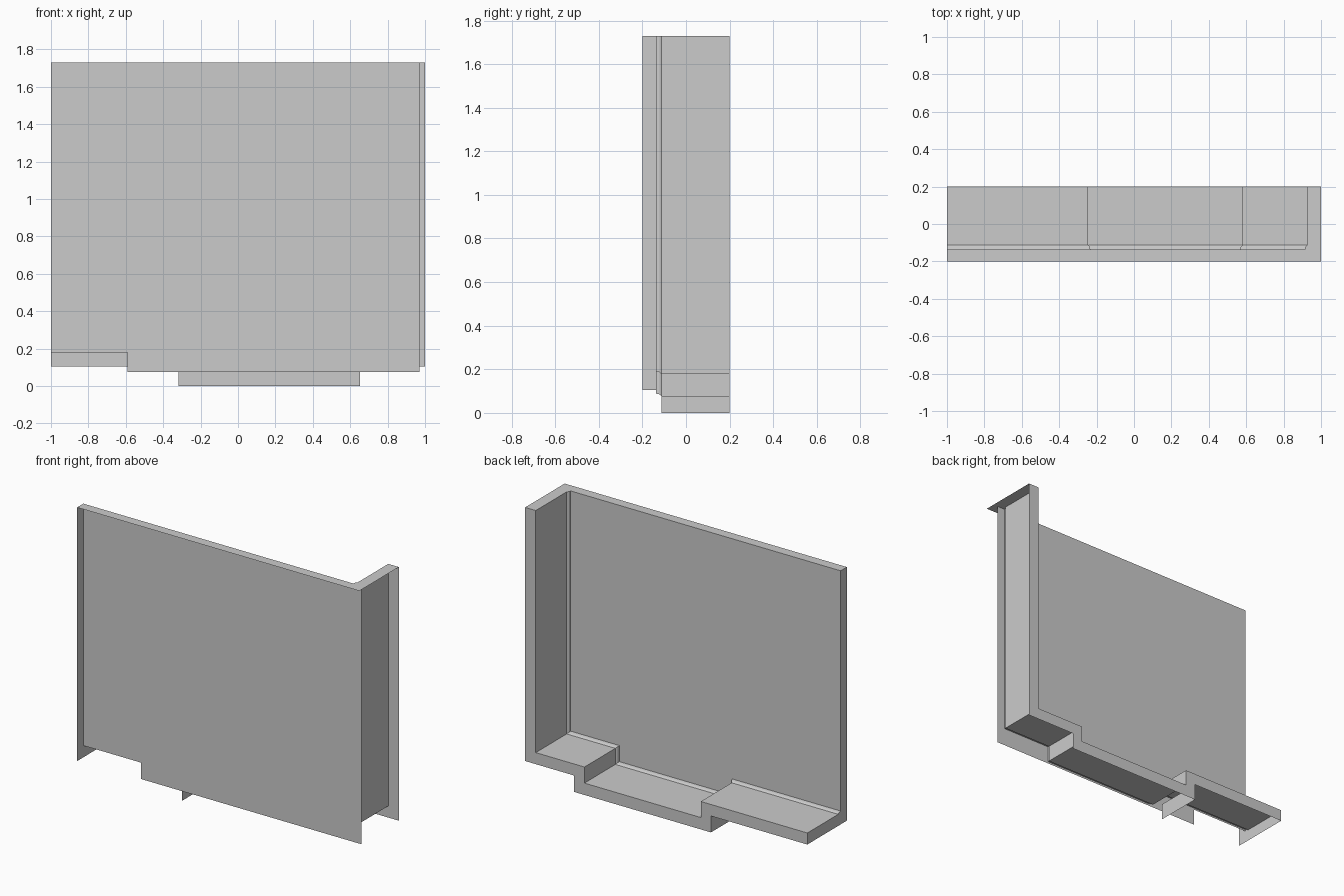
import bpy

if "Cube" in bpy.data.objects:
    bpy.data.objects.remove(bpy.data.objects["Cube"])

TOP = 1.73
BACK = 0.2        # open edge of the alcove
FRONT = -0.2      # outer edge of the wall rim
PANEL_Y = -0.137


def add_mesh(name, verts, faces):
    mesh = bpy.data.meshes.new(name)
    mesh.from_pydata(verts, [], faces)
    mesh.update()
    obj = bpy.data.objects.new(name, mesh)
    bpy.context.collection.objects.link(obj)
    return obj


def add_face(name, verts):
    return add_mesh(name, verts, [tuple(range(len(verts)))])


def inner_profile(d):
    """Stepped floor and right wall in x, z, moved inward by d."""
    return [(-1, 0.179 + d), (-0.245 + d, 0.179 + d), (-0.245 + d, 0.076 + d),
            (0.58 - d, 0.076 + d), (0.58 - d, 0.179 + d),
            (0.925 - d, 0.179 + d), (0.925 - d, TOP)]


outer_profile = [(-1, 0.105), (-0.317, 0.105), (-0.317, 0), (0.653, 0),
                 (0.653, 0.105), (1, 0.105), (1, TOP)]

# Stepped floor and side wall, with a small raised trim against the panel
rings = [(PANEL_Y, 0.012), (-0.122, 0.009), (-0.113, 0.0), (BACK, 0.0)]
verts = [(x, y, z) for y, d in rings for x, z in inner_profile(d)]
n = len(outer_profile)
faces = [(r * n + i, r * n + i + 1, (r + 1) * n + i + 1, (r + 1) * n + i)
         for r in range(len(rings) - 1) for i in range(n - 1)]
add_mesh("floor_and_side_wall", verts, faces)

# Main wall panel
panel = [(-1, TOP), (0.97, TOP), (0.97, 0.075), (-0.59, 0.075),
         (-0.59, 0.18), (-1, 0.18)]
add_face("wall_panel", [(x, PANEL_Y, z) for x, z in panel])

# Cut edge along the back
edge = inner_profile(0) + outer_profile[::-1]
add_face("back_edge", [(x, BACK, z) for x, z in edge])

# Top rim, following the inside of the corner
rim = [(0.925 - d, y, TOP) for y, d in rings[::-1]]
add_face("top_rim", [(-1, FRONT, TOP), (1, FRONT, TOP), (1, BACK, TOP)]
         + rim + [(-1, PANEL_Y, TOP)])

# Cut edge on the left
end = [(-1, y, 0.179 + d) for y, d in rings]
add_face("left_edge", [(-1, FRONT, 0.105), (-1, FRONT, TOP),
                       (-1, PANEL_Y, TOP)] + end + [(-1, BACK, 0.105)])

# Riser under the floor step
add_face("lower_riser", [(-0.317, -0.113, 0), (-0.317, BACK, 0),
                         (-0.317, BACK, 0.105), (-0.317, -0.113, 0.105)])
